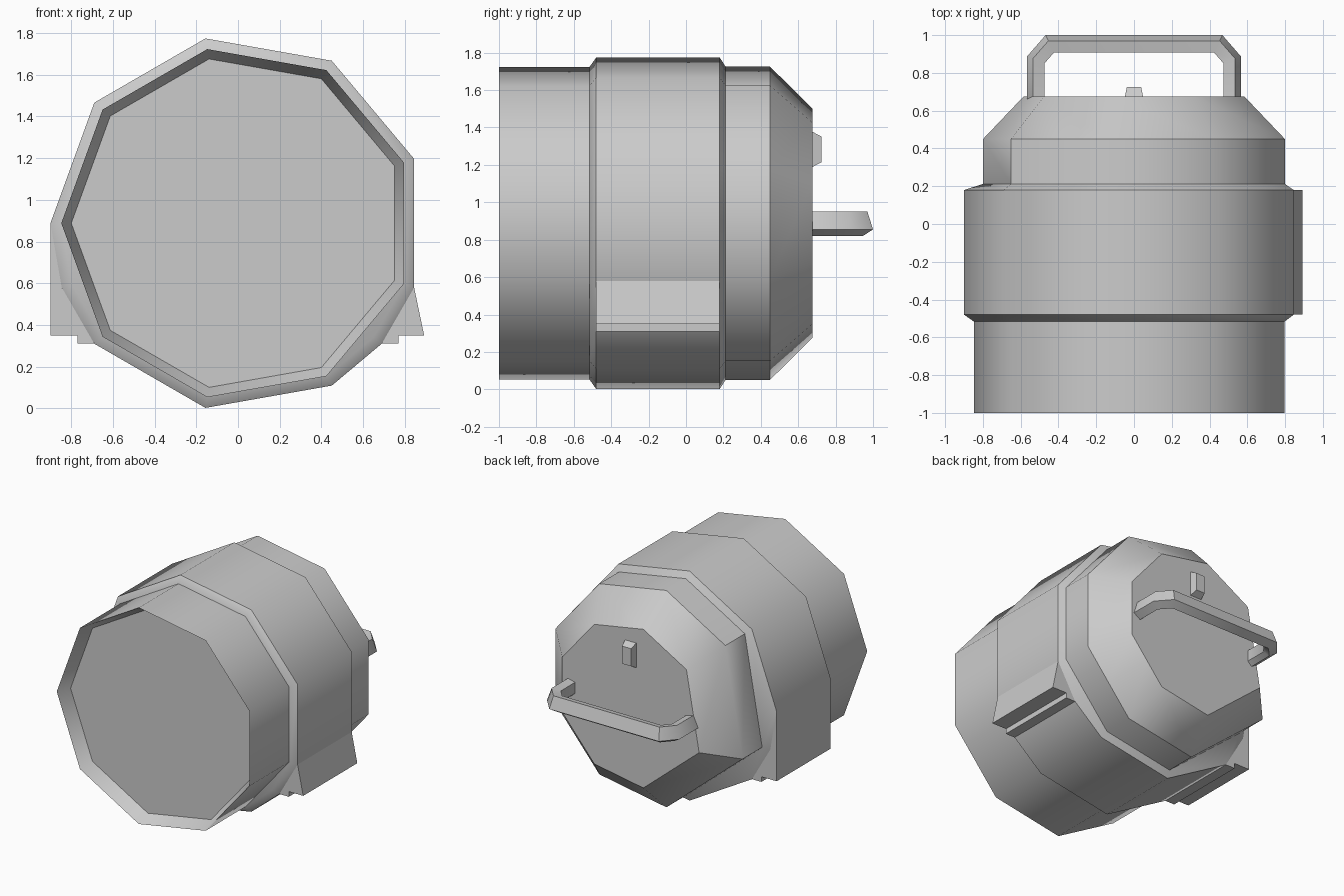
import bpy, bmesh, math

if "Cube" in bpy.data.objects:
    bpy.data.objects.remove(bpy.data.objects["Cube"])

CZ = 0.888  # height of the barrel axis


def finish(name, bm, angle=42):
    bmesh.ops.remove_doubles(bm, verts=bm.verts, dist=0.0005)
    bmesh.ops.recalc_face_normals(bm, faces=bm.faces)
    me = bpy.data.meshes.new(name)
    bm.to_mesh(me)
    bm.free()
    ob = bpy.data.objects.new(name, me)
    bpy.context.collection.objects.link(ob)
    bpy.ops.object.select_all(action='DESELECT')
    bpy.context.view_layer.objects.active = ob
    ob.select_set(True)
    if angle:
        bpy.ops.object.shade_smooth_by_angle(angle=math.radians(angle))
    return ob


def loft(name, rings, angle=42):
    """Skin a list of equal-length point rings and cap both ends."""
    bm = bmesh.new()
    rows = [[bm.verts.new(p) for p in r] for r in rings]
    n = len(rows[0])
    for a, b in zip(rows, rows[1:]):
        for i in range(n):
            j = (i + 1) % n
            bm.faces.new((a[i], a[j], b[j], b[i]))
    bm.faces.new(rows[0])
    bm.faces.new(rows[-1])
    return finish(name, bm, angle)


def ring(pts, scale, y):
    return [(x * scale, y, CZ + z * scale) for x, z in pts]


# Unit nine-sided outline, with an extra point on two lower edges
P = [(math.cos(math.radians(a)), math.sin(math.radians(a))) for a in range(20, 361, 40)]


def mid(a, b):
    return ((a[0] + b[0]) / 2, (a[1] + b[1]) / 2)


plain = P[:5] + [mid(P[4], P[5])] + P[5:8] + [mid(P[7], P[8])] + P[8:]
# Band outline bulges where the feet attach
band = list(plain)
band[5], band[9] = (-0.94, -0.342), (0.766, -0.643)
# Rear outline merges the lower left corners into one
rear = list(plain)
rear[4] = rear[5] = rear[6] = (-0.94, -0.342)

# Barrel: recessed front, plain front section
loft("front_barrel", [ring(plain, 0.80, -0.90), ring(plain, 0.848, -1.0),
                      ring(plain, 0.848, -0.49)])
# Raised middle band with bevelled edges, rear section and tapered back
loft("band_and_rear_cap", [ring(band, 0.85, -0.515), ring(band, 0.9, -0.48),
                           ring(band, 0.9, 0.18), ring(rear, 0.85, 0.212),
                           ring(rear, 0.85, 0.45), ring(rear, 0.622, 0.675)])

# Stepped side feet
step = [(0.77, 0.35), (0.77, 0.31), (0.69, 0.31)]
left = [(-0.9, 0.888), (-0.9, 0.35)] + [(-x, z) for x, z in step] + [(-0.84, 0.58)]
right = [(0.845, 0.58), (0.893, 0.35)] + step
for name, prof in (("left_foot", left), ("right_foot", right)):
    loft(name, [[(x, y, z) for x, z in prof] for y in (-0.48, 0.18)], 0)

# Bent carrying handle with a five-sided section
section = [(0.046, -0.03), (0.016, 0.065), (-0.045, 0.05), (-0.045, -0.035), (-0.01, -0.066)]
path = [(0.52, 0.66), (0.52, 0.868), (0.445, 0.954)]
normals = [(1.0, 0.0), (1.0, 0.42), (0.5, 1.0)]
half = [[(x + nx * o, y + ny * o, 0.885 + h) for o, h in section]
        for (x, y), (nx, ny) in zip(path, normals)]
mirrored = [[(-x, y, z) for x, y, z in r] for r in reversed(half)]
loft("handle", half + mirrored, 42)

# Small tapered catch on the back
loft("catch", [[(sx * w, y, 1.283 + sz * h) for sx, sz in ((-1, -1), (1, -1), (1, 1), (-1, 1))]
               for w, h, y in ((0.05, 0.10, 0.665), (0.038, 0.068, 0.725))], 0)
